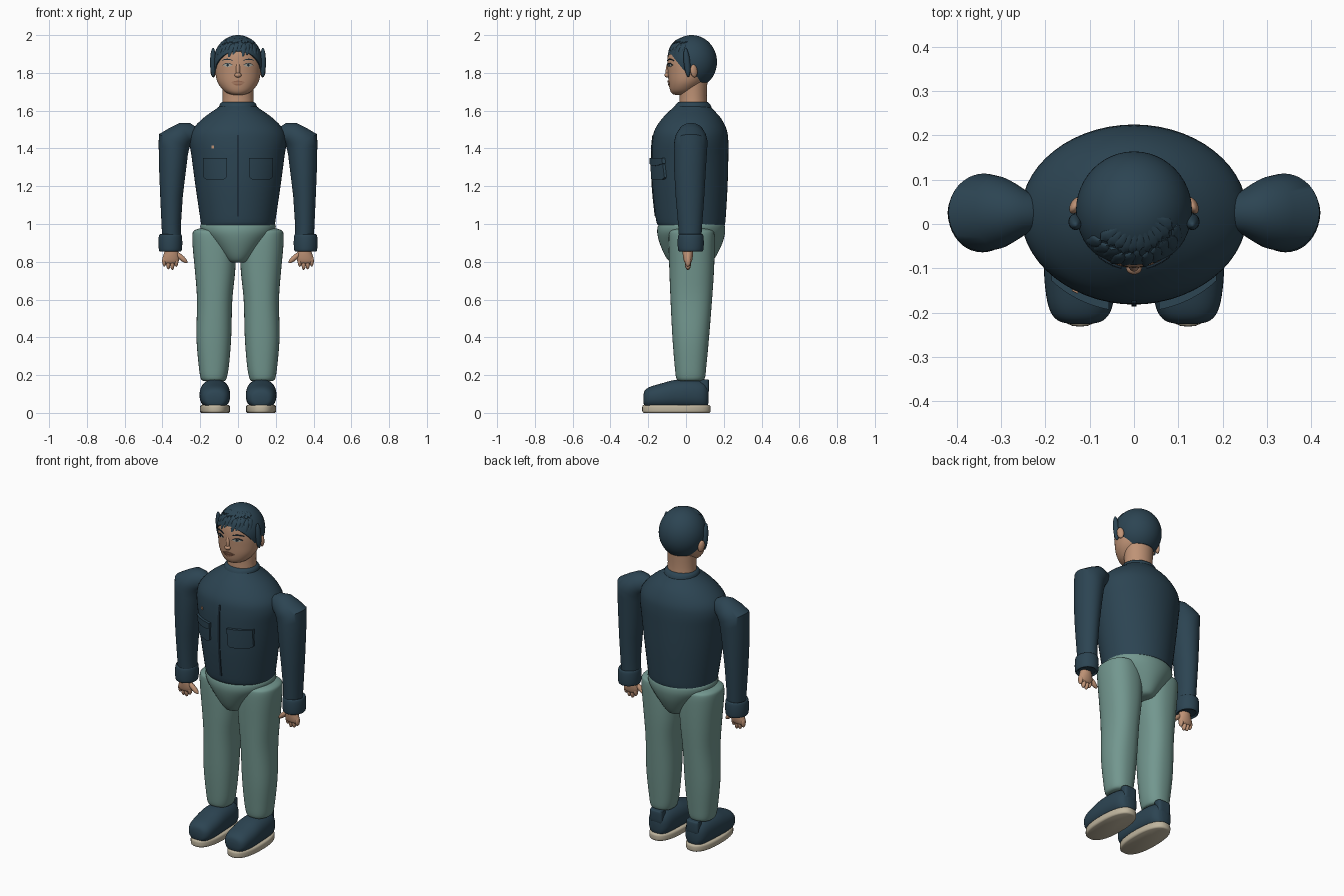
import bpy, bmesh, math
from mathutils import Vector

if "Cube" in bpy.data.objects:
    bpy.data.objects.remove(bpy.data.objects["Cube"])


def material(name, rgb):
    m = bpy.data.materials.new(name)
    m.diffuse_color = (*rgb, 1)
    m.use_nodes = True
    m.node_tree.nodes["Principled BSDF"].inputs["Base Color"].default_value = m.diffuse_color
    return m


NAVY = material("navy cloth", (0.025, 0.058, 0.085))
GREEN = material("sage trousers", (0.17, 0.31, 0.275))
SKIN = material("skin", (0.52, 0.29, 0.18))
SOLE = material("cream sole", (0.52, 0.46, 0.34))
LIP = material("lips", (0.33, 0.15, 0.09))
EYE = material("eye grey", (0.42, 0.42, 0.36))
DARK = material("dark line", (0.012, 0.026, 0.04))


def finish(bm, name, mat, angle=40):
    bmesh.ops.recalc_face_normals(bm, faces=bm.faces[:])
    me = bpy.data.meshes.new(name)
    bm.to_mesh(me)
    bm.free()
    me.materials.append(mat)
    ob = bpy.data.objects.new(name, me)
    bpy.context.collection.objects.link(ob)
    bpy.ops.object.select_all(action='DESELECT')
    ob.select_set(True)
    bpy.context.view_layer.objects.active = ob
    bpy.ops.object.shade_smooth_by_angle(angle=math.radians(angle))
    return ob


# A ring is (centre, u axis, v axis)
def flat(z, x0, x1, y0, y1):
    return tilt(x0, z, x1, z, y0, y1)


def tilt(xa, za, xb, zb, y0, y1):
    return (Vector(((xa + xb) / 2, (y0 + y1) / 2, (za + zb) / 2)),
            Vector(((xb - xa) / 2, 0, (zb - za) / 2)), Vector((0, (y1 - y0) / 2, 0)))


def upright(y, x0, x1, z0, z1):
    return (Vector(((x0 + x1) / 2, y, (z0 + z1) / 2)),
            Vector(((x1 - x0) / 2, 0, 0)), Vector((0, 0, (z1 - z0) / 2)))


def refine(rings, steps):
    """Catmull-Rom interpolation between rings."""
    out = []
    for i in range(len(rings) - 1):
        p = [rings[max(0, min(len(rings) - 1, i + k))] for k in (-1, 0, 1, 2)]
        for s in range(steps):
            t = s / steps
            out.append(tuple(0.5 * (2 * b + (c - a) * t + (2 * a - 5 * b + 4 * c - d) * t * t
                                    + (3 * b - a - 3 * c + d) * t ** 3) for a, b, c, d in zip(*p)))
    return out + [rings[-1]]


def loft(name, rings, mat, side=1, steps=4, n=40, power=2, angle=40):
    bm = bmesh.new()
    loops = []
    for c, u, v in refine(rings, steps):
        loop = []
        for k in range(n):
            a = 2 * math.pi * k / n
            cu, sv = (math.copysign(abs(f) ** (2 / power), f) for f in (math.cos(a), math.sin(a)))
            p = c + u * cu + v * sv
            loop.append(bm.verts.new((p.x * side, p.y, p.z)))
        loops.append(loop)
    for a, b in zip(loops, loops[1:]):
        for k in range(n):
            bm.faces.new((a[k], a[(k + 1) % n], b[(k + 1) % n], b[k]))
    bm.faces.new(loops[0])
    bm.faces.new(loops[-1])
    return finish(bm, name, mat, angle)


def ball(name, loc, r, mat, rot=(0, 0, 0)):
    bm = bmesh.new()
    bmesh.ops.create_uvsphere(bm, u_segments=24, v_segments=14, radius=1)
    bmesh.ops.scale(bm, vec=r, verts=bm.verts[:])
    ob = finish(bm, name, mat)
    ob.location, ob.rotation_euler = loc, rot
    return ob


def front_y(rings, x, z):
    """Front surface of a body made of flat rings."""
    for (c, u, v), (d, e, f) in zip(rings, rings[1:]):
        if c.z <= z <= d.z:
            t = (z - c.z) / (d.z - c.z)
            rx, ry, cy = (abs(p + (q - p) * t) for p, q in ((u.x, e.x), (v.y, f.y), (0, 0)))
            cy = c.y + (d.y - c.y) * t
            return cy - ry * math.sqrt(max(0, 1 - (x / rx) ** 2))
    return 0


def patch(name, rings, x0, x1, low, high, thick, mat, nx=14, nz=6):
    """Plate following the front of a body; low and high are functions of 0..1 across."""
    bm = bmesh.new()
    fine = refine(rings, 4)
    grid = []
    for i in range(nx + 1):
        x = x0 + (x1 - x0) * i / nx
        lo, hi = low(i / nx), high(i / nx)
        zs = [lo + (hi - lo) * j / nz for j in range(nz + 1)]
        grid.append([[bm.verts.new((x, front_y(fine, x, z) - o, z)) for z in zs] for o in (thick, -0.006)])
    for i in range(nx):
        a, b = grid[i], grid[i + 1]
        for s in (0, 1):
            for j in range(nz):
                bm.faces.new((a[s][j], b[s][j], b[s][j + 1], a[s][j + 1]))
        for j in (0, nz):
            bm.faces.new((a[0][j], b[0][j], b[1][j], a[1][j]))
    for g in (grid[0], grid[-1]):
        for j in range(nz):
            bm.faces.new((g[0][j], g[0][j + 1], g[1][j + 1], g[1][j]))
    return finish(bm, name, mat)


# Jacket body
torso = [flat(z, -x, x, y0, y1) for z, x, y0, y1 in (
    (0.995, .195, -.15, .205), (1.03, .2, -.16, .21), (1.2, .225, -.178, .22), (1.35, .245, -.182, .224),
    (1.44, .256, -.178, .224), (1.5, .24, -.165, .215), (1.56, .185, -.125, .185), (1.61, .115, -.075, .14),
    (1.635, .085, -.045, .12))]
loft("jacket_body", torso, NAVY, n=56)
loft("collar", [flat(z, -x, x, .037 - y, .037 + y) for z, x, y in (
    (1.6, .09, .085), (1.615, .1, .098), (1.635, .096, .09), (1.645, .085, .078))], NAVY)
patch("zip", torso, -.006, .006, lambda t: 1.04, lambda t: 1.47, .004, DARK, 2, 40)
patch("chest_badge", torso, -.14, -.126, lambda t: 1.4, lambda t: 1.415, .004, SKIN, 2, 2)

# Neck and head
loft("neck", [flat(z, -x, x, .037 - x * .88, .037 + x * .9) for z, x in (
    (1.6, .085), (1.68, .081), (1.8, .088))], SKIN)
head = [flat(z, -x, x, y0, y1) for z, x, y0, y1 in (
    (1.683, .02, -.055, .0), (1.69, .05, -.073, .03), (1.71, .08, -.085, .06), (1.75, .108, -.092, .1),
    (1.8, .12, -.096, .13), (1.86, .124, -.099, .15), (1.92, .112, -.09, .14), (1.97, .07, -.05, .1))]
loft("head", head, SKIN)
ball("nose_bridge", (0, -.093, 1.82), (.012, .014, .04), SKIN, (-.12, 0, 0))
ball("nose_tip", (0, -.099, 1.788), (.018, .015, .013), SKIN)
arch = lambda t: 4 * t * (1 - t)
patch("upper_lip", head, -.037, .037, lambda t: 1.748, lambda t: 1.749 + .01 * arch(t), .005, LIP)
patch("lower_lip", head, -.03, .03, lambda t: 1.744 - .012 * arch(t), lambda t: 1.745, .005, LIP)

# Hair cap, cut along the hairline
bm = bmesh.new()
bmesh.ops.create_uvsphere(bm, u_segments=48, v_segments=32, radius=1)
bmesh.ops.scale(bm, vec=(.131, .134, .142), verts=bm.verts[:])
bmesh.ops.translate(bm, vec=(0, .03, 1.858), verts=bm.verts[:])
for co, no in (((0, -.1, 1.925), (0, -.78, -.62)), ((0, 0, 1.75), (0, 0, -1))):
    bmesh.ops.bisect_plane(bm, geom=bm.verts[:] + bm.edges[:] + bm.faces[:],
                           plane_co=co, plane_no=no, clear_outer=True)
bmesh.ops.holes_fill(bm, edges=[e for e in bm.edges if e.is_boundary], sides=0)
finish(bm, "hair_cap", NAVY)

# Fringe locks sweeping over the forehead
for i in range(11):
    a = (i - 5) * .2
    pts = []
    for k in range(7):
        e = 1.15 - k / 6 * (.92 - .08 * (i % 3) + .09 * abs(a))
        b = a + .25 * (1 - k / 6)
        w = .017 * math.sin(math.pi * (.12 + .8 * k / 6))
        c = Vector((.128 * math.cos(e) * math.sin(b), .03 - .131 * math.cos(e) * math.cos(b),
                    1.858 + .139 * math.sin(e)))
        out = (c - Vector((0, .03, 1.858))).normalized()
        pts.append((c, out.cross(Vector((-math.sin(e) * math.sin(b), math.sin(e) * math.cos(b),
                                         -math.cos(e)))).normalized() * w, out * w * .45))
    loft("fringe_lock", pts, NAVY, steps=2, n=10)

for s in (-1, 1):
    # Face details
    patch("eye", head, s * .055 - .024, s * .055 + .024, lambda t: 1.84 - .008 * arch(t),
          lambda t: 1.8405 + .009 * arch(t), .003, EYE)
    patch("eyelid", head, s * .055 - .026, s * .055 + .026, lambda t: 1.84 + .009 * arch(t),
          lambda t: 1.842 + .011 * arch(t), .006, DARK)
    patch("pupil", head, s * .055 - .007, s * .055 + .007, lambda t: 1.841 - .007 * arch(t),
          lambda t: 1.8415 + .007 * arch(t), .005, DARK)
    patch("eyebrow", head, s * .057 - .03, s * .057 + .03, lambda t: 1.864 + .005 * arch(t),
          lambda t: 1.866 + .009 * arch(t), .005, DARK)
    ball("ear", (s * .132, .042, 1.81), (.012, .02, .034), SKIN, (.15, 0, s * .5))
    ball("sideburn", (s * .132, .005, 1.855), (.016, .017, .078), NAVY, (.1, 0, 0))

    # Chest pocket with flap
    x0, x1 = sorted((s * .06, s * .183))
    patch("chest_pocket", torso, x0, x1, lambda t: 1.235 + .012 * (2 * t - 1) ** 8, lambda t: 1.345, .012, NAVY)
    patch("pocket_flap", torso, x0 - .003, x1 + .003, lambda t: 1.32 - .012 * arch(t), lambda t: 1.35, .017, NAVY)

    # Sleeve with angular shoulder
    loft("sleeve", [tilt(*r) for r in (
        (.40, .90, .30, .90, -.035, .08), (.405, 1.0, .302, 1.0, -.042, .086), (.412, 1.15, .292, 1.15, -.055, .097),
        (.418, 1.3, .276, 1.28, -.063, .105), (.42, 1.42, .265, 1.37, -.064, .112), (.419, 1.475, .258, 1.40, -.062, .114),
        (.36, 1.51, .252, 1.42, -.055, .107), (.31, 1.535, .246, 1.425, -.042, .095), (.255, 1.535, .225, 1.43, -.02, .072),
        (.2, 1.5, .19, 1.44, -.01, .06))], NAVY, s, steps=1, angle=45)
    loft("cuff", [flat(z, .358 - r, .358 + r, .025 - r * 1.1, .025 + r * 1.1) for z, r in (
        (.862, .045), (.855, .055), (.865, .061), (.9, .063), (.935, .061), (.946, .055), (.94, .045))], NAVY, s)

    # Hand, fingers and thumb
    loft("palm", [flat(z, x0, x1, .01 - y, .01 + y) for z, x0, x1, y in (
        (.88, .325, .385, .026), (.85, .315, .39, .028), (.82, .31, .4, .025), (.8, .315, .4, .02),
        (.79, .325, .39, .012))], SKIN, s, n=24)
    for k, tip in enumerate((.773, .757, .76, .775)):
        ball("finger", (s * (.327 + k * .021), .01, tip + .03), (.0115, .016, .03), SKIN)
    ball("thumb", (s * .3, .005, .822), (.014, .015, .042), SKIN, (0, s * .85, 0))

    # Trouser leg
    loft("trouser_leg", [flat(*r) for r in (
        (.17, .07, .185, -.04, .085), (.185, .06, .198, -.052, .1), (.25, .048, .208, -.06, .108),
        (.4, .036, .22, -.072, .122), (.6, .03, .217, -.082, .138), (.75, .015, .228, -.088, .148),
        (.88, .012, .24, -.092, .152), (.945, .03, .241, -.09, .15), (.965, .05, .232, -.08, .14),
        (.975, .08, .21, -.05, .11))], GREEN, s, power=2.3)

    # Shoe upper, sole and heel tab
    loft("shoe_upper", [upright(*r) for r in (
        (-.226, .10, .14, .06, .09), (-.218, .07, .172, .035, .118), (-.19, .05, .192, .025, .138), (-.13, .042, .202, .02, .156),
        (-.06, .042, .203, .02, .174), (.02, .046, .198, .02, .178), (.08, .055, .188, .02, .17),
        (.11, .075, .168, .03, .15), (.12, .1, .14, .06, .12))], NAVY, s, power=2.3)
    loft("heel_tab", [flat(z, .08, .162, .07, y) for z, y in ((.1, .115), (.12, .122), (.17, .122), (.178, .115))],
         NAVY, s, power=4)
    loft("shoe_sole", [flat(z, .042 + i, .202 - i, -.232 + i, .13 - i) for z, i in (
        (0, .008), (.006, .001), (.02, 0), (.036, .001), (.042, .008))], SOLE, s, power=2.4, steps=2)

# Trouser seat between the legs
loft("trouser_seat", [flat(z, -x, x, y0, y1) for z, x, y0, y1 in (
    (.795, .05, -.06, .11), (.805, .068, -.09, .14), (.84, .1, -.115, .165), (.9, .15, -.14, .193),
    (.95, .19, -.152, .206), (.985, .2, -.15, .206), (1.005, .193, -.14, .198))], GREEN, n=48)
